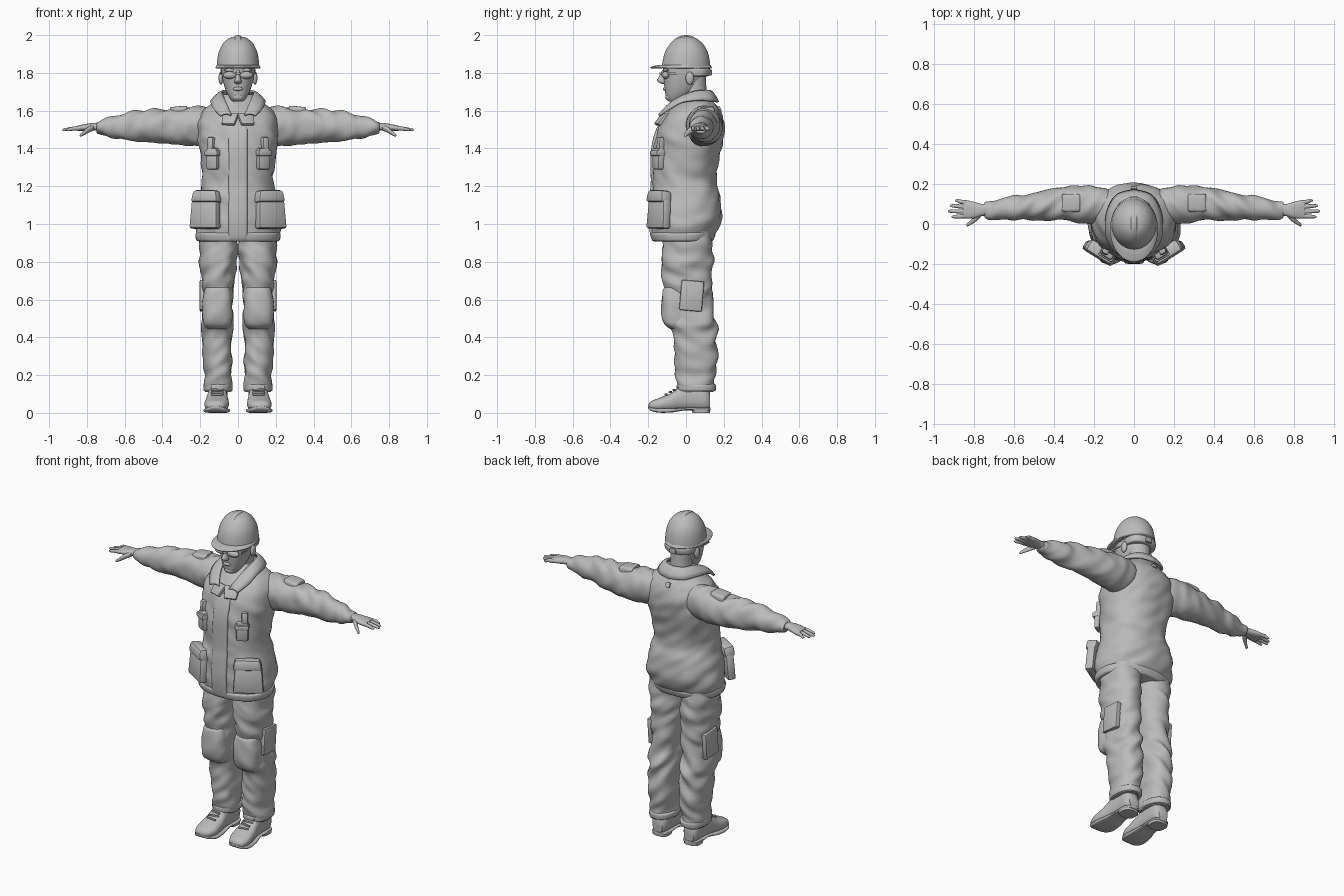
import bpy, bmesh, math
from mathutils import Vector, Matrix, noise

grey = bpy.data.materials.new("plain_grey")
grey.diffuse_color = (0.5, 0.5, 0.5, 1)


def finish(name, bm, mirror=False, angle=50):
    """Turn a bmesh into a smooth-shaded object, optionally mirrored in x."""
    bmesh.ops.recalc_face_normals(bm, faces=bm.faces)
    me = bpy.data.meshes.new(name)
    bm.to_mesh(me)
    bm.free()
    me.materials.append(grey)
    ob = bpy.data.objects.new(name, me)
    bpy.context.collection.objects.link(ob)
    bpy.ops.object.select_all(action='DESELECT')
    ob.select_set(True)
    bpy.context.view_layer.objects.active = ob
    bpy.ops.object.shade_smooth_by_angle(angle=math.radians(angle))
    if mirror:
        ob.modifiers.new("mirror", 'MIRROR')
    return ob


def smooth_rows(rows, steps):
    """Catmull-Rom interpolation of number rows."""
    out = []
    for i in range(len(rows) - 1):
        p = [rows[max(0, min(len(rows) - 1, i + k))] for k in (-1, 0, 1, 2)]
        for s in range(steps):
            t = s / steps
            out.append([0.5 * (2 * b + (c - a) * t + (2 * a - 5 * b + 4 * c - d) * t * t
                               + (3 * b - a - 3 * c + d) * t ** 3) for a, b, c, d in zip(*p)])
    return out + [list(rows[-1])]


def loft(name, axis, rows, mirror=False, power=2.0, n=32, steps=5, wrinkle=0.0):
    """Rows are (position on axis, low a, high a, low b, high b)."""
    bm = bmesh.new()
    rings = []
    for t, a0, a1, b0, b1 in smooth_rows(rows, steps):
        ring = []
        for k in range(n):
            w = 2 * math.pi * k / n
            c, s = math.cos(w), math.sin(w)
            a = (a1 - a0) / 2 * math.copysign(abs(c) ** (2 / power), c)
            b = (b1 - b0) / 2 * math.copysign(abs(s) ** (2 / power), s)
            if wrinkle:
                f = wrinkle * noise.noise(Vector((t * 17 + a * 12, a * 9 + 3, b * 9 + t * 4)))
                f /= max(0.02, math.hypot(a, b))
                a, b = a * (1 + f), b * (1 + f)
            a, b = a + (a0 + a1) / 2, b + (b0 + b1) / 2
            co = {'x': (t, a, b), 'y': (a, t, b), 'z': (a, b, t)}[axis]
            ring.append(bm.verts.new(co))
        rings.append(ring)
    for r, q in zip(rings, rings[1:]):
        for k in range(n):
            bm.faces.new((r[k], r[(k + 1) % n], q[(k + 1) % n], q[k]))
    bm.faces.new(rings[0])
    bm.faces.new(rings[-1])
    return finish(name, bm, mirror)


def sym(rows):
    """Expand (z, half width, y0, y1) rows to full loft rows."""
    return [(z, -w, w, y0, y1) for z, w, y0, y1 in rows]


def patch(name, centre, size, turn=0, tilt=0, top=1.0, mirror=True):
    """Bevelled cloth block, turned about z and tilted about x."""
    bm = bmesh.new()
    bmesh.ops.create_cube(bm, size=1)
    for v in bm.verts:
        if v.co.z > 0:
            v.co.x *= top
    bmesh.ops.scale(bm, vec=size, verts=bm.verts)
    bmesh.ops.bevel(bm, geom=bm.edges[:], offset=min(size) * 0.25, segments=2, affect='EDGES', profile=0.5)
    m = (Matrix.Translation(centre) @ Matrix.Rotation(math.radians(turn), 4, 'Z')
         @ Matrix.Rotation(math.radians(tilt), 4, 'X'))
    bmesh.ops.transform(bm, matrix=m, verts=bm.verts)
    return finish(name, bm, mirror, 35)


def ball(name, centre, radii, mirror=False):
    bm = bmesh.new()
    bmesh.ops.create_uvsphere(bm, u_segments=20, v_segments=12, radius=1)
    bmesh.ops.scale(bm, vec=radii, verts=bm.verts)
    bmesh.ops.translate(bm, vec=centre, verts=bm.verts)
    return finish(name, bm, mirror)


# Jacket body, hem band and front placket
body = [(.915, .20, -.16, .125), (.93, .215, -.175, .14), (.98, .225, -.185, .17),
        (1.05, .225, -.19, .19), (1.15, .205, -.185, .18), (1.22, .188, -.178, .158),
        (1.30, .19, -.178, .165), (1.40, .203, -.176, .19), (1.48, .213, -.16, .20),
        (1.55, .208, -.13, .195), (1.60, .185, -.09, .178), (1.635, .14, -.055, .155),
        (1.66, .10, -.035, .135), (1.685, .08, -.02, .12)]
loft("jacket_body", 'z', sym(body), power=2.25, n=56, wrinkle=.012)
loft("jacket_hem", 'z', sym([(.908, .208, -.17, .135), (.915, .221, -.18, .145),
                             (.945, .226, -.187, .156), (.955, .218, -.178, .15)]), power=2.25, n=56)
loft("front_placket", 'z', [(z - .008, -.05, .05, y - .009, y + .05) for z, w, y, b in body[:10]],
     power=6, n=32)

# Sleeves
loft("sleeves", 'x', [(.09, .0, .16, 1.46, 1.62), (.17, -.005, .185, 1.425, 1.625),
                      (.24, .0, .193, 1.415, 1.622), (.32, .01, .187, 1.42, 1.612),
                      (.42, .015, .172, 1.427, 1.61), (.52, .015, .155, 1.438, 1.602),
                      (.62, .018, .138, 1.447, 1.58), (.70, .022, .122, 1.462, 1.558),
                      (.735, .026, .114, 1.472, 1.548), (.748, .032, .108, 1.48, 1.542)],
     True, n=36, steps=6, wrinkle=.014)
loft("sleeve_flaps", 'x', [(.27, .07, .14, 1.55, 1.622), (.28, .06, .15, 1.55, 1.626),
                           (.35, .06, .15, 1.55, 1.619), (.36, .07, .14, 1.55, 1.613)],
     True, power=5, n=24)

# Hands with fingers and thumb
loft("palms", 'x', [(.72, .038, .102, 1.492, 1.535), (.76, .04, .10, 1.495, 1.535),
                    (.79, .03, .108, 1.494, 1.532), (.83, .027, .118, 1.493, 1.525),
                    (.855, .03, .118, 1.494, 1.519)], True, power=2.4, n=24)
for label, y, tip, spread in (("index", .04, .912, -.004), ("middle", .062, .93, .002),
                              ("ring", .085, .92, .006), ("little", .107, .895, .01)):
    r = .0105
    loft(label + "_fingers", 'x',
         [(.835, y - r, y + r, 1.495, 1.52), (.87, y + spread / 2 - r, y + spread / 2 + r, 1.495, 1.516),
          (tip - .012, y + spread - .008, y + spread + .008, 1.491, 1.507),
          (tip, y + spread - .003, y + spread + .003, 1.495, 1.501)], True, n=12, steps=3)
loft("thumbs", 'x', [(.765, .035, .07, 1.495, 1.525), (.79, .012, .048, 1.483, 1.516),
                     (.815, -.003, .02, 1.47, 1.495), (.832, -.012, .006, 1.462, 1.48),
                     (.838, -.008, .0, 1.465, 1.472)], True, n=14, steps=3)

# Collar leaf folded around the neck, with lapels below
inner = [(.035, -.135, 1.575), (.06, -.085, 1.635), (.078, -.02, 1.675), (.082, .05, 1.70),
         (.055, .108, 1.705), (0, .125, 1.705)]
outer = [(.095, -.142, 1.572), (.13, -.085, 1.61), (.142, -.02, 1.645), (.13, .07, 1.655),
         (.085, .145, 1.65), (0, .17, 1.645)]
bm = bmesh.new()
lines = []
for p, q in zip(smooth_rows(inner, 4), smooth_rows(outer, 4)):
    p, q = Vector(p), Vector(q)
    lines.append([bm.verts.new(p.lerp(q, f) + Vector((0, 0, .04 * f * (1 - f)))) for f in (0, .2, .4, .7, 1)])
for a, b in zip(lines, lines[1:]):
    for k in range(4):
        bm.faces.new((a[k], a[k + 1], b[k + 1], b[k]))
collar = finish("collar", bm, True)
thick = collar.modifiers.new("thickness", 'SOLIDIFY')
thick.thickness, thick.offset = .012, 0
patch("lapels", (.045, -.13, 1.555), (.07, .02, .075), 18, -38, 1.3)
patch("collar_loop", (0, .178, 1.61), (.03, .012, .03), 0, 25, 1, False)

# Jacket pockets
patch("chest_pockets", (.13, -.142, 1.345), (.07, .055, .115), 30, 0)
patch("chest_pocket_flaps", (.13, -.145, 1.375), (.08, .065, .03), 30, 0)
patch("pocket_radios", (.14, -.132, 1.425), (.035, .04, .07), 30, -4)
patch("hip_pockets", (.172, -.143, 1.055), (.175, .05, .16), 32, -4, .88)
patch("hip_pocket_flaps", (.165, -.142, 1.145), (.17, .066, .065), 32, -8, .85)

# Trousers, knee pads and cuffs
loft("trouser_legs", 'z', [(.96, .0, .195, -.12, .13), (.85, .004, .206, -.125, .14),
                           (.75, .012, .2, -.125, .14), (.65, .02, .19, -.113, .135),
                           (.55, .023, .192, -.105, .142), (.48, .02, .196, -.095, .16),
                           (.42, .028, .187, -.07, .164), (.30, .028, .183, -.06, .168),
                           (.20, .03, .177, -.053, .155), (.14, .033, .18, -.045, .155),
                           (.11, .04, .173, -.03, .148)], True, power=2.2, n=40, steps=7, wrinkle=.018)
loft("knee_pads", 'z', [(.67, .05, .165, -.105, 0), (.65, .038, .178, -.122, 0),
                        (.59, .03, .188, -.13, .02), (.52, .027, .19, -.13, .02),
                        (.47, .035, .183, -.115, .01), (.445, .055, .165, -.085, 0)],
     True, power=2.6, wrinkle=.006)
loft("trouser_cuffs", 'z', [(.115, .04, .174, -.035, .15), (.12, .03, .182, -.048, .157),
                            (.145, .029, .183, -.05, .159), (.152, .036, .176, -.045, .152)],
     True, power=2.2)
patch("thigh_pockets", (.188, .03, .62), (.03, .12, .16), 0, -5)

# Shoes, soles, heels and laces
loft("shoes", 'y', [(-.198, .10, .14, .028, .045), (-.185, .072, .165, .015, .062),
                    (-.14, .05, .178, .008, .08), (-.08, .05, .172, .008, .105),
                    (-.03, .055, .163, .012, .14), (.04, .055, .158, .012, .16),
                    (.10, .058, .156, .012, .15), (.128, .075, .14, .02, .11)], True, power=2.4)
loft("shoe_soles", 'y', [(-.2, .10, .14, .024, .034), (-.185, .068, .168, .01, .03),
                         (-.14, .044, .182, .001, .024), (-.07, .046, .176, .003, .024),
                         (0, .056, .16, .014, .028), (.06, .054, .16, .012, .028),
                         (.11, .058, .156, .012, .028), (.13, .08, .135, .012, .028)], True, power=4)
loft("shoe_heels", 'z', [(0, .058, .157, .035, .126), (.025, .056, .159, .025, .13)], True, power=3)
for i in range(4):
    patch("shoe_lace_%d" % (i + 1), (.11, -.105 + .022 * i, .098 + .012 * i), (.065, .008, .01), 10 * (-1) ** i)

# Neck, head and face
loft("neck", 'z', sym([(1.58, .075, -.04, .13), (1.66, .064, -.015, .115), (1.72, .062, -.02, .108),
                       (1.79, .066, -.02, .105)]))
loft("head", 'z', sym([(1.648, .02, -.085, -.045), (1.655, .035, -.098, -.02), (1.68, .052, -.108, .02),
                       (1.71, .066, -.112, .055), (1.75, .078, -.117, .085), (1.79, .086, -.12, .10),
                       (1.84, .09, -.12, .106), (1.90, .08, -.1, .095)]), power=2.25, n=40)
loft("nose", 'z', sym([(1.742, .012, -.128, -.09), (1.75, .02, -.145, -.09), (1.762, .018, -.154, -.09),
                       (1.785, .012, -.141, -.09), (1.815, .011, -.126, -.09)]), n=16)
ball("lips", (0, -.108, 1.715), (.026, .014, .011))
ball("chin", (0, -.088, 1.672), (.032, .022, .021))
ball("brows", (.038, -.104, 1.814), (.034, .018, .01), True)
ball("ears", (.09, .02, 1.772), (.013, .022, .034), True)

# Safety glasses
ball("glasses_lenses", (.042, -.107, 1.788), (.038, .022, .02), True)
patch("glasses_arms", (.088, -.035, 1.797), (.006, .12, .01), 4)
patch("glasses_bridge", (0, -.135, 1.797), (.03, .01, .01), mirror=False)

# Hard hat: shell, brim, ridges and head band
loft("helmet_shell", 'z', sym([(1.822, .113, -.128, .128), (1.86, .111, -.124, .126),
                               (1.91, .102, -.111, .115), (1.95, .083, -.087, .093),
                               (1.975, .06, -.06, .066), (1.988, .036, -.035, .04),
                               (1.993, .008, -.008, .01)]), n=48)
loft("helmet_brim", 'z', sym([(1.822, .114, -.182, .13), (1.826, .119, -.187, .136),
                              (1.832, .118, -.185, .135), (1.842, .112, -.145, .128)]), n=48)
for label, x, w, top, reach, mir in (("centre", 0, .017, .175, .122, False),
                                     ("side", .052, .009, .152, .105, True)):
    rows = []
    for k in range(11):
        c, s = math.cos(math.pi * (.04 + .092 * k)), math.sin(math.pi * (.04 + .092 * k))
        z = 1.825 + top * s ** .95
        rows.append((-reach * c, x - w, x + w, z - .03, z))
    loft("helmet_%s_ridge" % label, 'y', rows, mir, power=3, n=16, steps=3)
loft("head_band", 'z', sym([(1.782, .08, 0, .112), (1.787, .09, -.02, .124), (1.812, .093, -.03, .13),
                            (1.825, .09, -.03, .125)]), power=2.3)
patch("band_knob", (0, .126, 1.802), (.04, .022, .032), mirror=False)
